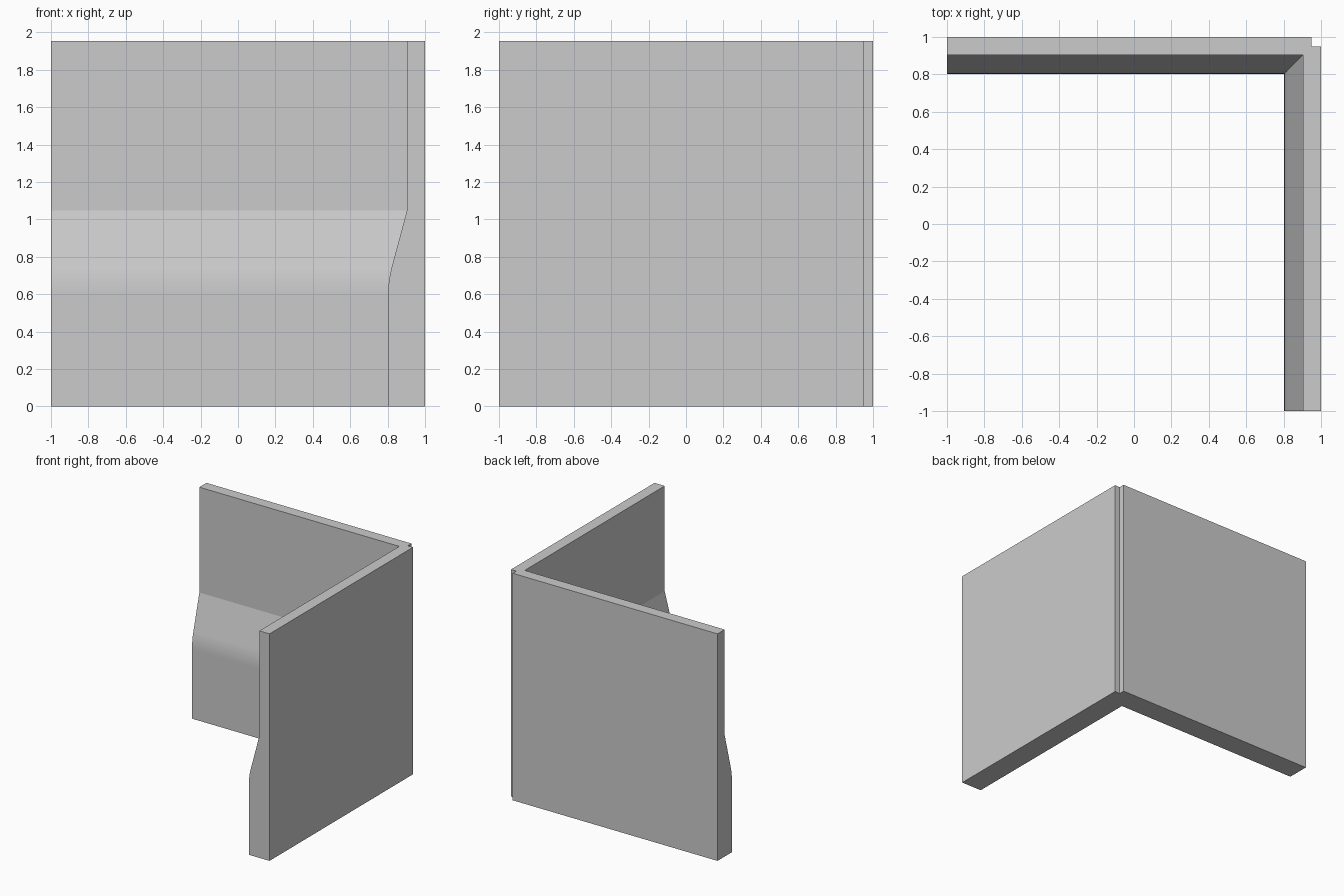
import bpy, bmesh, math

cube = bpy.data.objects.get("Cube")
if cube:
    bpy.data.objects.remove(cube, do_unlink=True)

HEIGHT = 1.953
BASE, TOP = 0.197, 0.097     # wall thickness below and above the slope
SLOPE_TOP = 1.047            # height where the thin part begins
TILT = math.radians(15)      # lean of the sloped band
TANGENT = 0.075              # reach of the rounding at the foot of the slope
NOTCH = 0.05                 # square rebate along the outer corner
STEPS = 7


def material(name, colour):
    mat = bpy.data.materials.new(name)
    mat.use_nodes = True
    mat.diffuse_color = colour
    mat.node_tree.nodes["Principled BSDF"].inputs["Base Color"].default_value = colour
    return mat


def inner_profile():
    """Wall thickness and height, from the floor to the top."""
    knee = SLOPE_TOP - (BASE - TOP) / math.tan(TILT)
    radius = TANGENT / math.tan(TILT / 2)
    points = [(BASE, 0)]
    for i in range(STEPS + 1):
        a = TILT * i / STEPS
        points.append((BASE - radius * (1 - math.cos(a)),
                       knee - TANGENT + radius * math.sin(a)))
    return points + [(TOP, SLOPE_TOP), (TOP, HEIGHT)]


def outline(thick):
    """L-shaped plan with a notched outer corner."""
    i, n = 1 - thick, 1 - NOTCH
    return [(-1, 1), (-1, i), (i, i), (i, -1), (1, -1), (1, n), (n, n), (n, 1)]


# Corner wall: stack the plan up the inner profile, then merge coplanar faces
bm = bmesh.new()
rings = [[bm.verts.new((x, y, z)) for x, y in outline(t)] for t, z in inner_profile()]
for low, high in zip(rings, rings[1:]):
    for k in range(len(low)):
        j = (k + 1) % len(low)
        bm.faces.new((low[k], low[j], high[j], high[k]))
bm.faces.new(rings[0][::-1])
bm.faces.new(rings[-1])
bmesh.ops.dissolve_limit(bm, angle_limit=math.radians(0.5),
                         verts=bm.verts[:], edges=bm.edges[:])
bmesh.ops.recalc_face_normals(bm, faces=bm.faces[:])

mesh = bpy.data.meshes.new("corner_wall")
bm.to_mesh(mesh)
bm.free()
mesh.materials.append(material("light grey", (0.6, 0.6, 0.6, 1)))
wall = bpy.data.objects.new("corner_wall", mesh)
bpy.context.collection.objects.link(wall)
